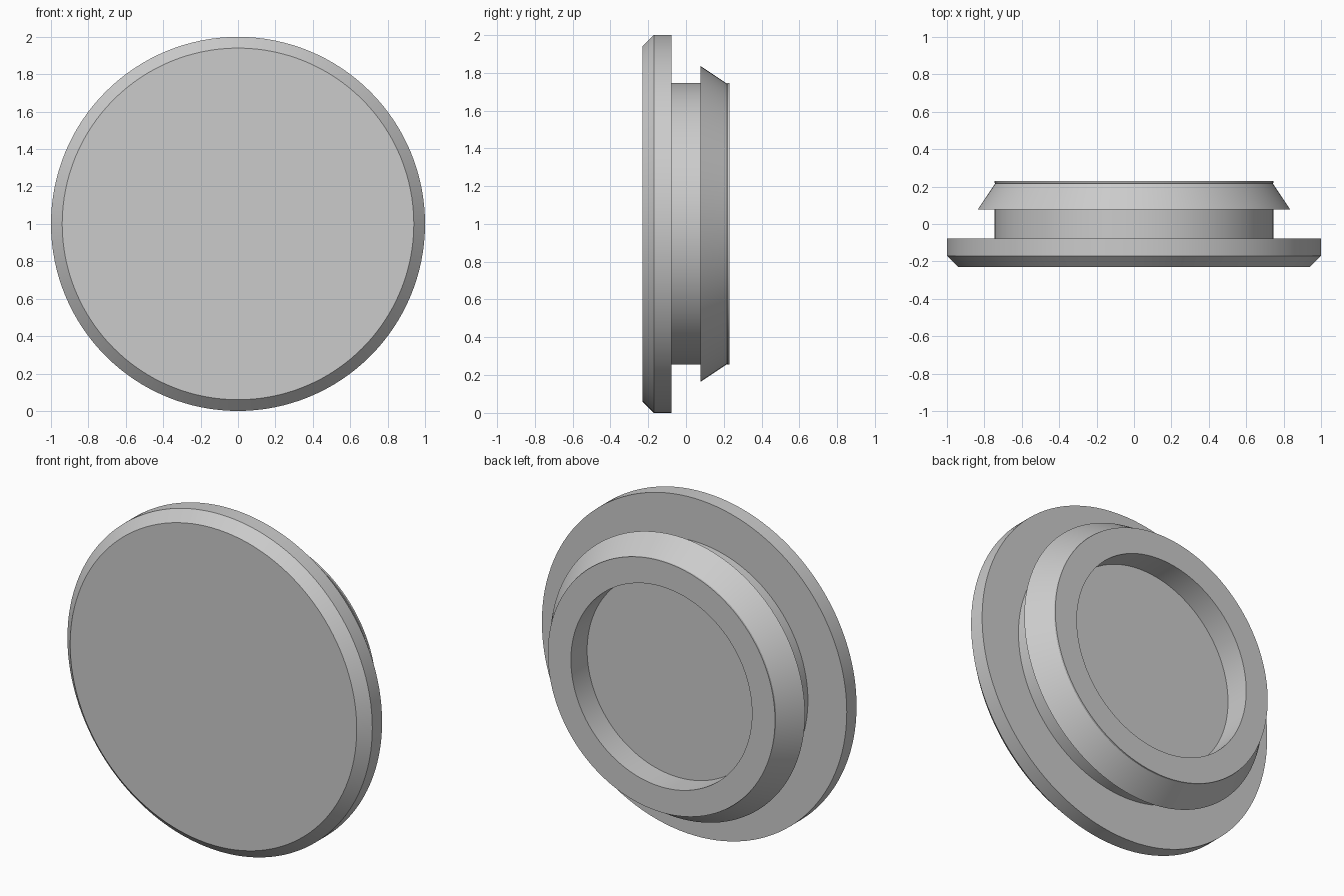
import bpy, bmesh, math
from mathutils import Matrix, Vector

if "Cube" in bpy.data.objects:
    bpy.data.objects.remove(bpy.data.objects["Cube"])

SIDES = 128

# Half cross-section as (radius, y), revolved around the y axis
profile = [
    (0.0, -0.23), (0.94, -0.23), (1.0, -0.17), (1.0, -0.078),   # chamfered cap face
    (0.745, -0.078), (0.745, 0.078),                            # neck
    (0.835, 0.078), (0.742, 0.217), (0.745, 0.219), (0.745, 0.23),  # snap-in barb
    (0.594, 0.23), (0.594, 0.078), (0.0, 0.078),                # rear recess
]

bm = bmesh.new()
verts = [bm.verts.new((r, y, 0)) for r, y in profile]
edges = [bm.edges.new(pair) for pair in zip(verts, verts[1:])]
bmesh.ops.spin(bm, geom=verts + edges, cent=(0, 0, 0), axis=(0, 1, 0),
               angle=math.tau, steps=SIDES, use_duplicate=False)
bmesh.ops.remove_doubles(bm, verts=bm.verts, dist=1e-4)
bmesh.ops.recalc_face_normals(bm, faces=bm.faces)
bmesh.ops.translate(bm, verts=bm.verts, vec=(0, 0, 1))

mesh = bpy.data.meshes.new("snap_in_plug")
bm.to_mesh(mesh)
bm.free()
plug = bpy.data.objects.new("snap_in_plug", mesh)
bpy.context.collection.objects.link(plug)

# Smooth walls, crisp rims
bpy.context.view_layer.objects.active = plug
plug.select_set(True)
bpy.ops.object.shade_smooth_by_angle(angle=math.radians(25))
